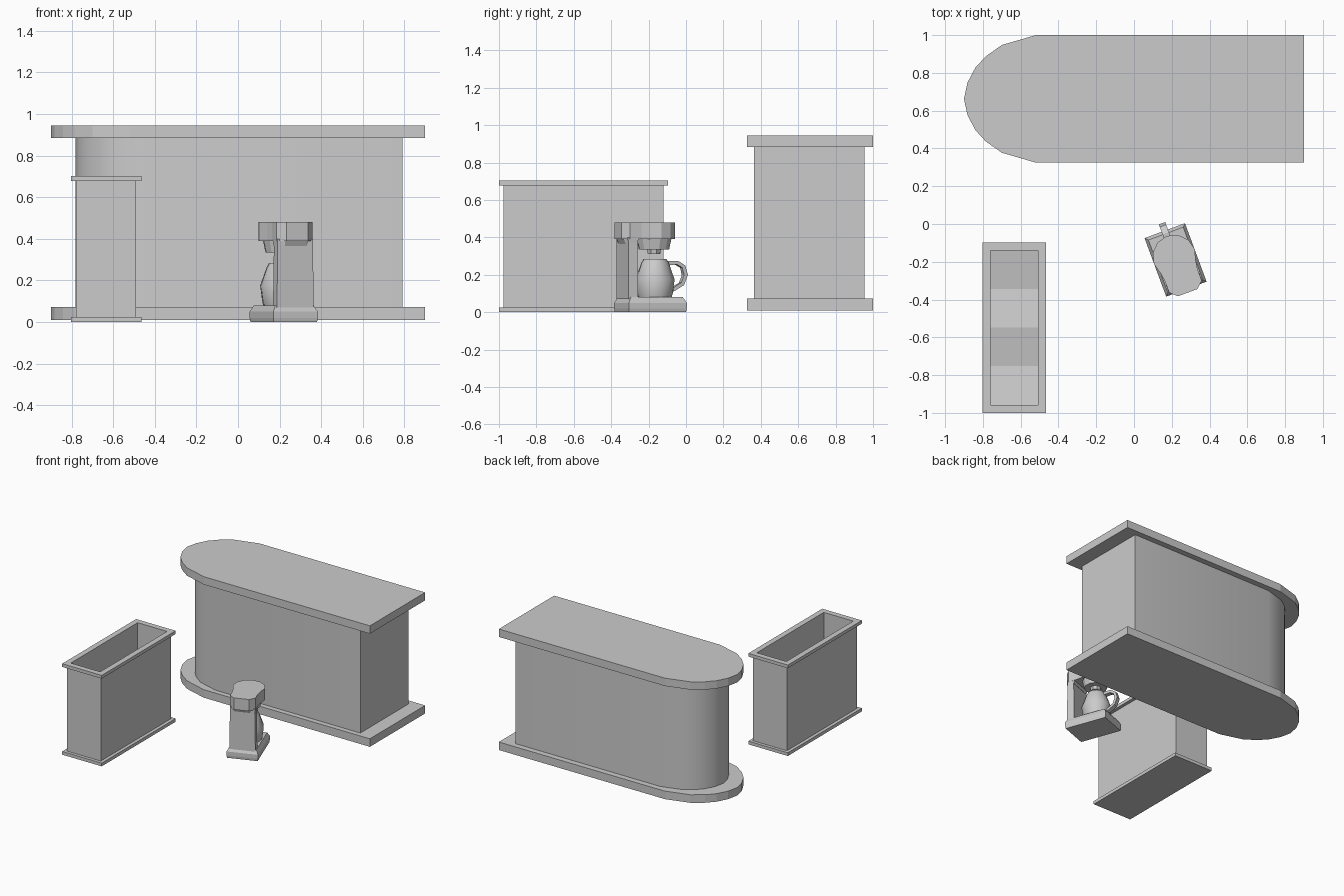
import bpy, bmesh, math
from mathutils import Matrix, Vector

if "Cube" in bpy.data.objects:
    bpy.data.objects.remove(bpy.data.objects["Cube"])


def loft(name, sections, matrix=None, smooth=False):
    """Skin a stack of (outline, z) sections and cap both ends."""
    bm = bmesh.new()
    rings = [[bm.verts.new((x, y, z)) for x, y in pts] for pts, z in sections]
    n = len(rings[0])
    for a, b in zip(rings, rings[1:]):
        for i in range(n):
            j = (i + 1) % n
            bm.faces.new((a[i], a[j], b[j], b[i]))
    bm.faces.new(rings[0][::-1])
    bm.faces.new(rings[-1])
    bmesh.ops.recalc_face_normals(bm, faces=bm.faces)
    me = bpy.data.meshes.new(name)
    bm.to_mesh(me)
    bm.free()
    ob = bpy.data.objects.new(name, me)
    bpy.context.collection.objects.link(ob)
    if matrix:
        ob.matrix_world = matrix
    if smooth:
        bpy.ops.object.select_all(action='DESELECT')
        ob.select_set(True)
        bpy.context.view_layer.objects.active = ob
        bpy.ops.object.shade_smooth_by_angle(angle=math.radians(35))
    return ob


def rect(x0, x1, y0, y1):
    return [(x0, y0), (x1, y0), (x1, y1), (x0, y1)]


def circle(r, cy=0.0, n=12):
    return [(r * math.cos(2 * math.pi * i / n), cy + r * math.sin(2 * math.pi * i / n))
            for i in range(n)]


def scaled(pts, sx, sy, dx=0.0, dy=0.0):
    return [(x * sx + dx, y * sy + dy) for x, y in pts]


# bar counter: rounded-end slabs above and below a smaller body
half = [(0.9, 0.3375), (-0.52, 0.3375), (-0.70, 0.285), (-0.785, 0.225),
        (-0.84, 0.165), (-0.882, 0.085), (-0.9, 0)]
outline = half + [(x, -y) for x, y in half[-2::-1]]
slab = scaled(outline, 1, 1, 0, 0.6625)
core = scaled(outline, 0.873, 0.875, 0.005, 0.66)
loft("counter_base", [(slab, 0.01), (slab, 0.072)])
loft("counter_body", [(core, 0.07), (core, 0.885)], smooth=True)
loft("counter_top", [(slab, 0.884), (slab, 0.945)])

# open bin with rim and plinth
rim = rect(-0.803, -0.465, -1.0, -0.097)
wall = rect(-0.778, -0.49, -0.976, -0.121)
hole = rect(-0.76, -0.508, -0.957, -0.14)
loft("bin_shell", [(rim, 0), (rim, 0.025), (wall, 0.025), (wall, 0.678),
                   (rim, 0.678), (rim, 0.703), (hole, 0.703), (hole, 0.03)])

# ridged bin floor
me = bpy.data.meshes.new("bin_floor")
vs, fs = [], []
for i in range(5):
    y = -0.957 + 0.817 * i / 4
    z = 0.07 if i % 2 == 0 else 0.04
    vs += [(-0.76, y, z), (-0.508, y, z)]
    if i:
        k = 2 * i
        fs.append((k - 2, k - 1, k + 1, k))
me.from_pydata(vs, [], fs)
bpy.context.collection.objects.link(bpy.data.objects.new("bin_floor", me))

# coffee maker, built facing +y then turned
M = Matrix.Translation((0.22, -0.19, 0)) @ Matrix.Rotation(math.radians(20.3), 4, 'Z')
foot = rect(-0.114, 0.114, -0.165, 0.165)
loft("machine_base", [(scaled(foot, 0.97, 0.98), 0), (foot, 0.02), (foot, 0.05),
                      (scaled(foot, 0.86, 0.9), 0.08)], M)
loft("machine_tower", [(rect(-0.094, 0.094, -0.16, -0.105), 0.07),
                       (rect(-0.09, 0.09, -0.16, -0.108), 0.40)], M)

# head: narrow rear joined to a round front
arc = [(0.115 * math.cos(math.radians(a)), 0.02 + 0.115 * math.sin(math.radians(a)))
       for a in range(-30, 211, 30)]
head = [(-0.092, -0.15), (-0.055, -0.185), (0.055, -0.185), (0.092, -0.15),
        (0.092, -0.085)] + arc + [(-0.092, -0.085)]
loft("machine_head", [(head, 0.39), (head, 0.48)], M)
rear = [(-0.092, -0.15), (-0.055, -0.185), (0.055, -0.185), (0.092, -0.15),
        (0.092, -0.1), (-0.092, -0.1)]
rear_low = [(-0.09, -0.15), (-0.055, -0.161), (0.055, -0.161), (0.09, -0.15),
            (0.09, -0.105), (-0.09, -0.105)]
loft("head_rear_taper", [(rear_low, 0.365), (rear, 0.42)], M)
loft("filter_holder", [(circle(0.082, 0.02), 0.335), (circle(0.095, 0.02), 0.395)], M)
loft("spout", [(circle(0.035, 0.02, 8), 0.31), (circle(0.04, 0.02, 8), 0.34)], M)

# carafe
cy = 0.026
loft("carafe", [(circle(r, cy), z) for r, z in
                ((0.09, 0.078), (0.096, 0.10), (0.106, 0.175), (0.075, 0.262),
                 (0.062, 0.285))], M, smooth=True)

# carafe handle: a bent strip extruded across x (outer and inner path in y, z)
outer = [(0.085, 0.272), (0.15, 0.275), (0.192, 0.25), (0.207, 0.20), (0.185, 0.145), (0.125, 0.11)]
inner = [(0.122, 0.13), (0.17, 0.158), (0.185, 0.20), (0.175, 0.238), (0.145, 0.255), (0.095, 0.25)]
turn = Matrix(((0, 0, 1, 0), (1, 0, 0, 0), (0, 1, 0, 0), (0, 0, 0, 1)))
loft("carafe_handle", [(outer + inner, -0.018), (outer + inner, 0.018)], M @ turn)
